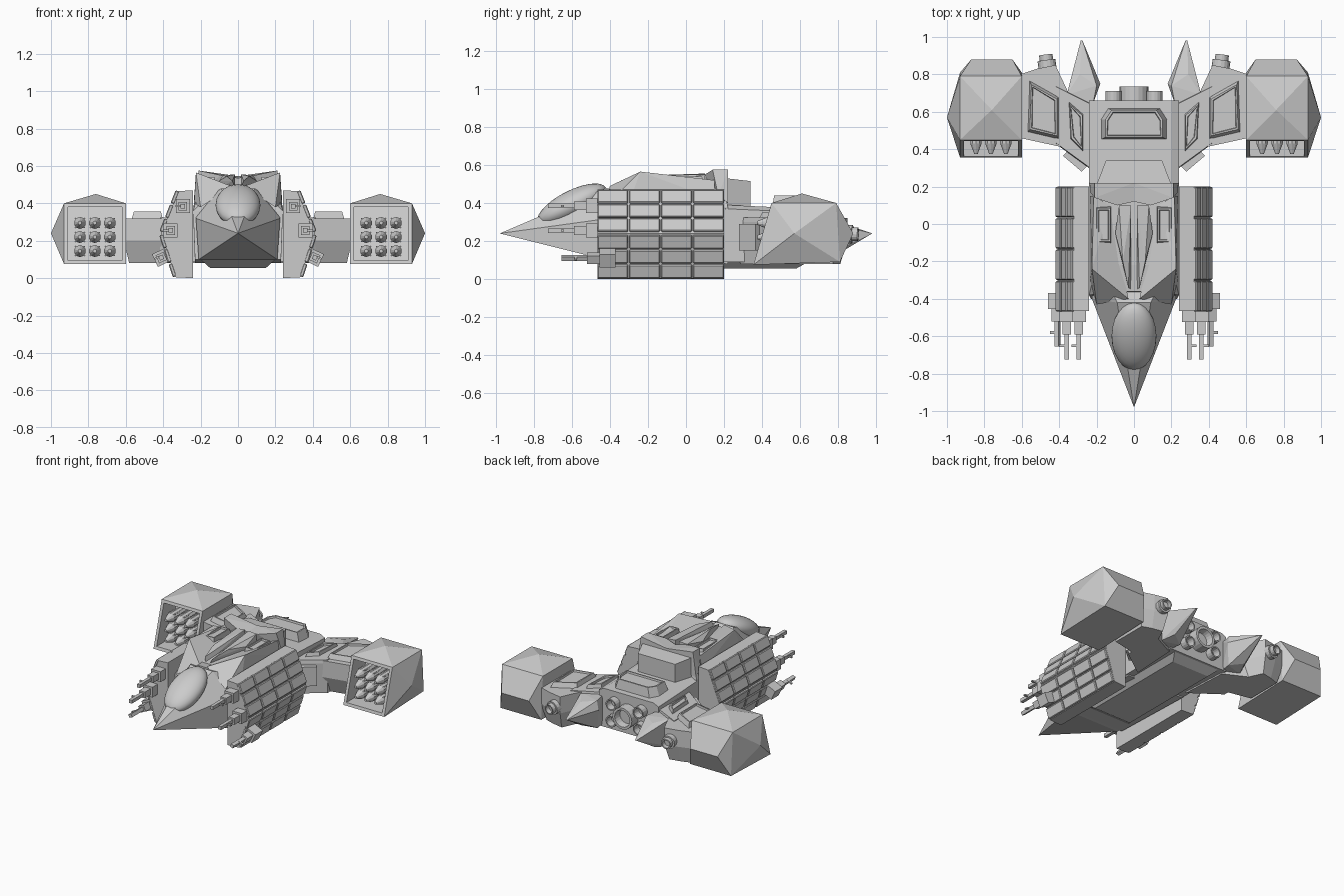
import bpy, bmesh, math
from mathutils import Vector, Matrix

if "Cube" in bpy.data.objects:
    bpy.data.objects.remove(bpy.data.objects["Cube"])


def finish(name, bm, mirror=False):
    bmesh.ops.recalc_face_normals(bm, faces=bm.faces)
    me = bpy.data.meshes.new(name)
    bm.to_mesh(me)
    bm.free()
    ob = bpy.data.objects.new(name, me)
    bpy.context.collection.objects.link(ob)
    if mirror:
        ob.modifiers.new("mirror", 'MIRROR').use_mirror_merge = False
    return ob


def hull_bm(pts):
    bm = bmesh.new()
    for p in pts:
        bm.verts.new(p)
    res = bmesh.ops.convex_hull(bm, input=bm.verts)
    junk = {g for g in res["geom_interior"] + res["geom_unused"] if isinstance(g, bmesh.types.BMVert)}
    bmesh.ops.delete(bm, geom=list(junk), context='VERTS')
    bmesh.ops.dissolve_limit(bm, angle_limit=0.02, verts=bm.verts, edges=bm.edges)
    return bm


def hull(name, pts, mirror=False):
    return finish(name, hull_bm(pts), mirror)


def sym(pts):
    return [(s * x, y, z) for x, y, z in pts for s in (1, -1)]


def slab(poly, z0, z1, shrink=1.0):
    """Corner points of an xy polygon between two heights, top scaled about its middle."""
    cx = sum(p[0] for p in poly) / len(poly)
    cy = sum(p[1] for p in poly) / len(poly)
    return [(x, y, z0) for x, y in poly] + \
           [(cx + (x - cx) * shrink, cy + (y - cy) * shrink, z1) for x, y in poly]


def panel(name, poly, z0, z1, mirror=False):
    """Raised plate with sloped sides and a recessed middle."""
    bm = hull_bm(slab(poly, z0, z1, 0.85))
    top = max(bm.faces, key=lambda f: f.calc_center_median().z)
    bmesh.ops.inset_region(bm, faces=[top], thickness=0.012)
    bmesh.ops.inset_region(bm, faces=[top], thickness=0.004, depth=-0.012)
    return finish(name, bm, mirror)


def box(bm, c, size, rot=0.0):
    m = Matrix.Translation(c) @ Matrix.Rotation(rot, 4, 'Y') @ Matrix.Diagonal((*size, 1))
    bmesh.ops.create_cube(bm, size=1, matrix=m)


def tube(bm, a, b, r0, r1, n=16):
    a, b = Vector(a), Vector(b)
    q = (b - a).to_track_quat('Z', 'Y').to_matrix().to_4x4()
    bmesh.ops.create_cone(bm, cap_ends=True, segments=n, radius1=r0, radius2=r1,
                          depth=(b - a).length, matrix=Matrix.Translation((a + b) / 2) @ q)


def nozzle(bm, a, b, r, n=16):
    """Engine nozzle with a hollow rear end."""
    a, b = Vector(a), Vector(b)
    tube(bm, a, b, r, r, n)
    bm.faces.ensure_lookup_table()
    d = (b - a).normalized()
    cap = max((f for f in bm.faces if len(f.verts) == n and (f.calc_center_median() - b).length < 0.01),
              key=lambda f: f.calc_center_median().dot(d))
    bmesh.ops.inset_region(bm, faces=[cap], thickness=r * 0.22)
    bmesh.ops.inset_region(bm, faces=[cap], thickness=r * 0.1, depth=-0.05)


# Nose and cockpit canopy
hull("nose", [(0, -.98, .24), (0, -.72, .33)] + sym([(.21, -.42, .10), (.225, -.40, .32), (.09, -.42, .48),
                                                  (.2, -.2, .1), (.2, -.2, .4)]))
bm = bmesh.new()
bmesh.ops.create_uvsphere(bm, u_segments=24, v_segments=14, radius=1,
                          matrix=Matrix.Translation((0, -.60, .39)) @ Matrix.Rotation(math.radians(27), 4, 'X')
                          @ Matrix.Diagonal((.12, .20, .075, 1)))
canopy = finish("canopy", bm)
canopy.data.polygons.foreach_set("use_smooth", [True] * len(canopy.data.polygons))

# Main fuselage, rear block and keel
hull("fuselage", sym([(.23, -.40, .10), (.23, .22, .08), (.24, -.38, .36), (.24, .22, .38),
                      (.1, -.36, .49), (.2, -.22, .50), (.2, .20, .50)]))
hull("rear_block", sym([(.24, .2, .09), (.24, .66, .09), (.24, .2, .37), (.24, .66, .35),
                        (.20, .2, .39), (.20, .66, .37)]))
hull("keel", sym([(.2, -.3, .10), (.2, .66, .10), (.15, -.22, .055), (.15, .58, .055)]))
panel("rear_hatch", [(-.18, .45), (.18, .45), (.18, .56), (.14, .62), (-.14, .62), (-.18, .56)], .36, .44)

# Raised shoulders, spine plates, collar and vents on the back
hull("shoulder", [(.225, -.24, .565), (.2, -.43, .38), (.03, -.40, .49), (.10, -.27, .51), (.235, -.3, .40),
                  (.235, .15, .42), (.215, .15, .52), (.13, .1, .50)], True)
hull("spine_plate", [(.015, -.35, .48), (.03, -.34, .52), (.015, .1, .555), (.015, .1, .48), (.06, -.2, .545),
                     (.10, -.05, .52), (.10, -.05, .48), (.08, .1, .55), (.08, .1, .48)], True)
hull("collar", [(0, .12, .535), (0, .22, .545), (0, .12, .42), (0, .22, .42), (.09, .10, .55), (.09, .22, .555),
                (.21, .14, .575), (.21, .22, .575), (.235, .17, .44), (.235, .22, .40)], True)
hull("collar_rear", sym([(.20, .21, .39), (.15, .34, .38), (.2, .21, .53), (.15, .34, .515)]))
panel("shoulder_vent", [(.12, -.11), (.205, -.11), (.205, .10), (.12, .10)], .47, .54, True)

# Side armour slabs with tile grid
prof = [(.24, .47), (.32, .465), (.41, .24), (.335, .005), (.24, 0)]
hull("side_armour", [(x, y, z) for x, z in prof for y in (-.465, .2)], True)
bm = bmesh.new()
for (x0, z0), (x1, z1) in (((.33, .47), (.42, .245)), ((.42, .235), (.345, 0.004))):
    L = math.hypot(x1 - x0, z1 - z0)
    ang = math.atan2(x1 - x0, z1 - z0)
    for i in range(3):
        t = (i + .5) / 3
        for j in range(4):
            nx = -.008
            box(bm, (x0 + (x1 - x0) * t + nx, -.386 + j * .168, z0 + (z1 - z0) * t),
                (.022, .161, L / 3 - .008), ang)
bmesh.ops.bevel(bm, geom=list(bm.edges), offset=.005, segments=1, affect='EDGES')
finish("armour_tiles", bm, True)

# Three stepped guns on each side
bm = bmesh.new()
for x, z, y, rot in ((.295, .385, -.47, 0), (.36, .255, -.47, 0), (.41, .11, -.40, 25)):
    r = math.radians(rot)
    for w, a, b in ((.075, .03, -.055), (.046, -.05, -.12), (.024, -.11, -.255)):
        box(bm, (x, y + (a + b) / 2, z), (w, a - b, w), r)
    box(bm, (x + .02, y - .18, z), (.04, .014, .010), r)
finish("guns", bm, True)

# Rear arms, raised plates and tail spikes
inner = [(.2, .27), (.38, .41), (.42, .43), (.42, .74), (.35, .70), (.22, .64)]
hull("arm_inner", slab(inner, .30, .08, .94) + slab(inner, .30, .325, .97), True)
outer = [(.38, .41), (.61, .46), (.61, .80), (.52, .83), (.42, .85), (.35, .70)]
hull("arm_outer", slab(outer, .20, .32) + slab(outer, .2, .08, .78), True)
panel("arm_plate_outer", [(.56, .77), (.40, .68), (.40, .45), (.57, .49)], .31, .355, True)
panel("arm_plate_inner", [(.35, .66), (.27, .59), (.27, .38), (.34, .45)], .31, .35, True)
hull("tail_spike", [(.275, .98, .24), (.285, .98, .24), (.18, .75, .25), (.20, .74, .31), (.21, .72, .10),
                    (.29, .80, .30), (.30, .78, .12), (.36, .69, .31), (.34, .68, .10), (.22, .64, .31),
                    (.22, .64, .10)], True)
hull("arm_front_plate", [(x + d, y - d, z) for x, y in ((.26, .30), (.36, .385)) for z in (.15, .29)
                         for d in (-.01, .02)], True)

# Main and wing engines
bm = bmesh.new()
nozzle(bm, (0, .62, .23), (0, .735, .23), .078, 20)
finish("main_engine", bm)
bm = bmesh.new()
for z in (.17, .29):
    nozzle(bm, (.11, .62, z), (.11, .71, z), .042)
nozzle(bm, (.455, .78, .24), (.472, .905, .235), .036)
tube(bm, (.455, .78, .24), (.468, .875, .235), .048, .048)
finish("small_engines", bm, True)

# Missile pods with recessed sloping mouth
bm = hull_bm([(.6, .45, .40), (.93, .45, .40), (.6, .355, .075), (.93, .355, .075), (.76, .61, .45),
              (1, .57, .24), (.6, .79, .40), (.93, .79, .40), (.6, .81, .09), (.93, .81, .09),
              (.65, .88, .24), (.87, .88, .24)])
mouth = min(bm.faces, key=lambda f: f.calc_center_median().y)
bmesh.ops.inset_region(bm, faces=[mouth], thickness=.03)
new = bmesh.ops.extrude_face_region(bm, geom=[mouth])["geom"]
bmesh.ops.translate(bm, verts=[v for v in new if isinstance(v, bmesh.types.BMVert)], vec=(0, .16, 0))
if mouth.is_valid:
    bmesh.ops.delete(bm, geom=[mouth], context='FACES_ONLY')
finish("missile_pod", bm, True)

# Nine finned missiles in each pod
bm = bmesh.new()
for x in (.685, .765, .845):
    for z in (.145, .22, .295):
        tube(bm, (x, .43, z), (x, .62, z), .032, .032, 10)
        tube(bm, (x, .375, z), (x, .43, z), .010, .032, 10)
        box(bm, (x, .47, z), (.076, .05, .006), math.pi / 4)
        box(bm, (x, .47, z), (.076, .05, .006), -math.pi / 4)
finish("missiles", bm, True)
